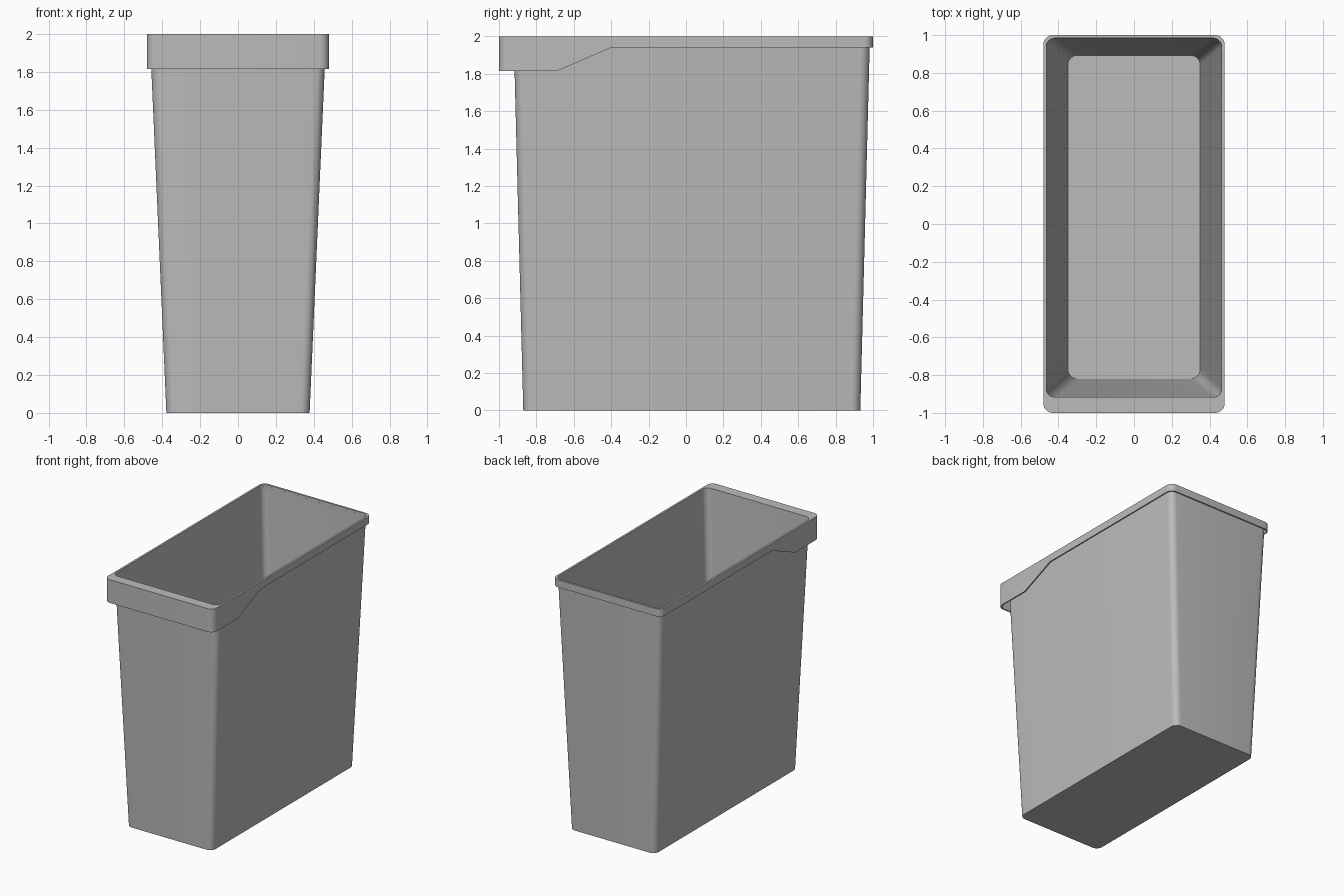
import bpy, bmesh, math

cube = bpy.data.objects.get("Cube")
if cube:
    bpy.data.objects.remove(cube, do_unlink=True)

# Rim skirt: deep at the front, sloping up to a shallow band
STEP_FRONT, STEP_BACK = -0.69, -0.40
SKIRT_LOW, SKIRT_HIGH = 1.815, 1.94


def skirt_z(y):
    t = (y - STEP_FRONT) / (STEP_BACK - STEP_FRONT)
    return SKIRT_LOW + (SKIRT_HIGH - SKIRT_LOW) * min(1, max(0, t))


def ring(bm, half_x, front, back, radius, height, segments=7):
    """Rounded rectangle with extra points where the skirt changes slope."""
    points = []

    def corner(cx, cy, start):
        for i in range(segments + 1):
            a = math.radians(start + 90 * i / segments)
            points.append((cx + radius * math.cos(a), cy + radius * math.sin(a)))

    x, f, b = half_x - radius, front + radius, back - radius
    corner(x, f, -90)
    points.extend([(half_x, STEP_FRONT), (half_x, STEP_BACK)])
    corner(x, b, 0)
    corner(-x, b, 90)
    points.extend([(-half_x, STEP_BACK), (-half_x, STEP_FRONT)])
    corner(-x, f, 180)
    return [bm.verts.new((px, py, height(py) if callable(height) else height))
            for px, py in points]


bm = bmesh.new()
rings = [ring(bm, *r) for r in (
    (0.378, -0.87, 0.932, 0.05, 0),            # outer base
    (0.465, -0.921, 0.983, 0.05, 1.985),       # outer wall top
    (0.471, -0.99, 0.99, 0.045, 1.985),        # under the rim
    (0.471, -0.99, 0.99, 0.045, skirt_z),      # skirt inside
    (0.48, -1.0, 1.0, 0.05, skirt_z),          # skirt outside
    (0.48, -1.0, 1.0, 0.05, 2.0),              # rim top outside
    (0.464, -0.917, 0.984, 0.045, 2.0),        # opening
    (0.35, -0.82, 0.893, 0.05, 0.03),          # inner floor
)]

# Skin the walls between neighbouring rings
for low, high in zip(rings, rings[1:]):
    for i in range(len(low)):
        j = (i + 1) % len(low)
        bm.faces.new((low[i], low[j], high[j], high[i]))
bm.faces.new(rings[0][::-1])
bm.faces.new(rings[-1])
bmesh.ops.recalc_face_normals(bm, faces=bm.faces)

mesh = bpy.data.meshes.new("bin_body")
bm.to_mesh(mesh)
bm.free()
body = bpy.data.objects.new("bin_body", mesh)
bpy.context.collection.objects.link(body)

# Plain grey plastic
grey = bpy.data.materials.new("grey plastic")
grey.use_nodes = True
colour = (0.5, 0.5, 0.5, 1)
grey.diffuse_color = colour
for node in grey.node_tree.nodes:
    if node.type == "BSDF_PRINCIPLED":
        node.inputs["Base Color"].default_value = colour
mesh.materials.append(grey)

bpy.ops.object.select_all(action="DESELECT")
body.select_set(True)
bpy.context.view_layer.objects.active = body
bpy.ops.object.shade_smooth_by_angle(angle=math.radians(30))
